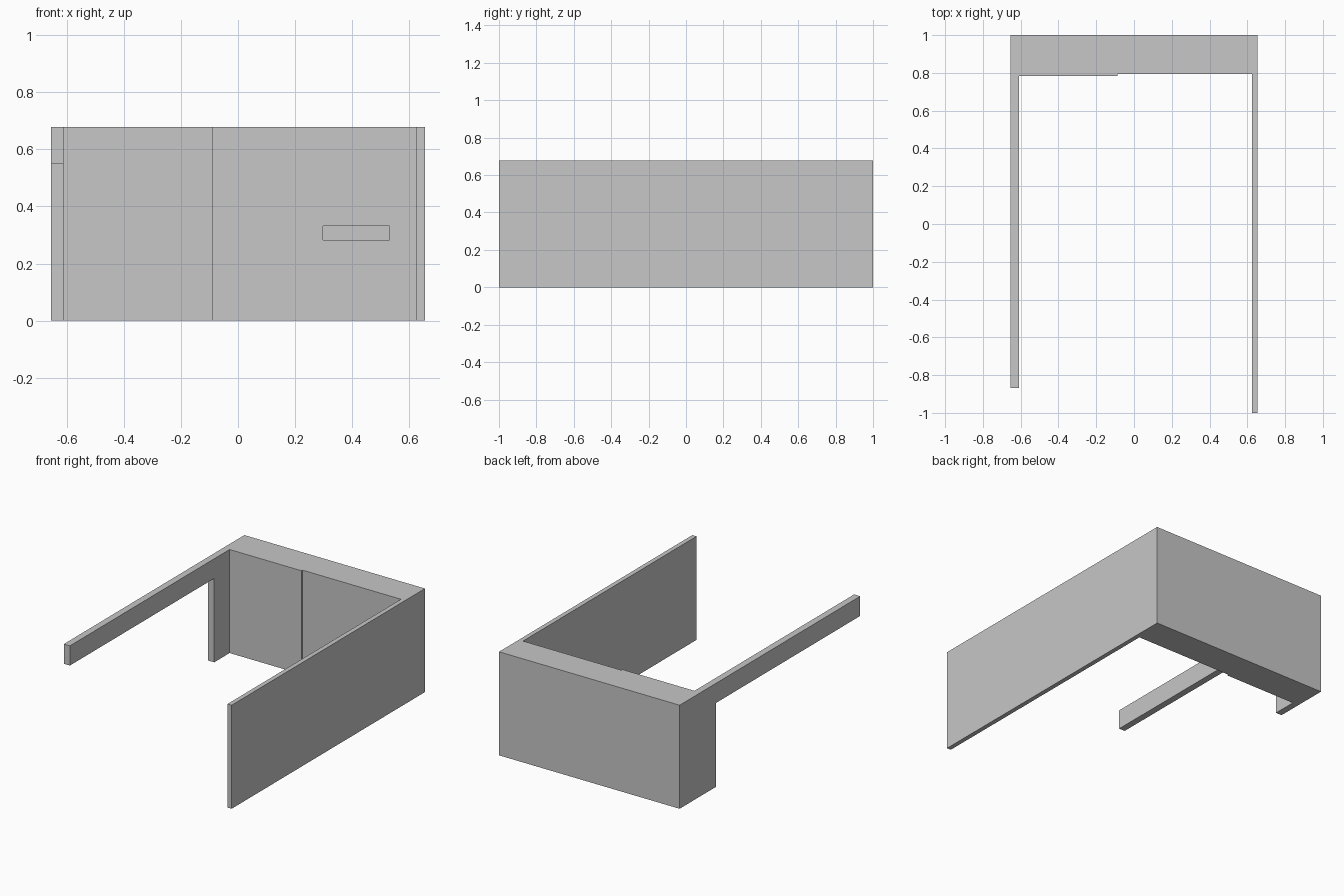
import bpy
import bmesh
from mathutils import Vector

if "Cube" in bpy.data.objects:
    bpy.data.objects.remove(bpy.data.objects["Cube"], do_unlink=True)

HALF_W, HEIGHT = 0.654, 0.678
LEFT_IN, RIGHT_IN = 0.624, -0.61      # inner faces of the side walls
STEP_X = -0.088                       # shallow step in the back wall

grey = bpy.data.materials.new("wall grey")
grey.use_nodes = True
color = (0.57, 0.57, 0.57, 1)
grey.diffuse_color = color
grey.node_tree.nodes["Principled BSDF"].inputs["Base Color"].default_value = color


def prism(name, outline, z0, z1):
    """Extrude a plan outline from z0 up to z1."""
    bm = bmesh.new()
    face = bm.faces.new([bm.verts.new((x, y, z0)) for x, y in outline])
    top = bmesh.ops.extrude_face_region(bm, geom=[face])["geom"]
    verts = [v for v in top if isinstance(v, bmesh.types.BMVert)]
    bmesh.ops.translate(bm, verts=verts, vec=Vector((0, 0, z1 - z0)))
    bmesh.ops.recalc_face_normals(bm, faces=bm.faces)
    mesh = bpy.data.meshes.new(name)
    bm.to_mesh(mesh)
    bm.free()
    mesh.materials.append(grey)
    obj = bpy.data.objects.new(name, mesh)
    bpy.context.collection.objects.link(obj)
    return obj


def cut_box(target, name, x, y, z):
    """Subtract a box from the target, then discard the cutter."""
    outline = [(x[0], y[0]), (x[1], y[0]), (x[1], y[1]), (x[0], y[1])]
    cutter = prism(name, outline, *z)
    cutter.hide_render = True
    mod = target.modifiers.new(name, "BOOLEAN")
    mod.operation, mod.solver, mod.object = "DIFFERENCE", "EXACT", cutter
    bpy.context.view_layer.objects.active = target
    bpy.ops.object.modifier_apply(modifier=name)
    bpy.data.objects.remove(cutter, do_unlink=True)


# U-shaped room walls: long left wall, thick stepped back wall, right wall
walls = prism("room_walls", [
    (-HALF_W, 1), (-HALF_W, -0.868), (RIGHT_IN, -0.868),
    (RIGHT_IN, 0.784), (STEP_X, 0.784), (STEP_X, 0.795),
    (LEFT_IN, 0.795), (LEFT_IN, -1), (HALF_W, -1), (HALF_W, 1),
], 0, HEIGHT)

# Wide opening that leaves only a beam along the right wall
cut_box(walls, "wall_opening", (-0.8, -0.5), (-1.2, 0.625), (-0.2, 0.549))

# Narrow niche in the back wall
cut_box(walls, "wall_niche", (0.298, 0.53), (0.7, 0.85), (0.282, 0.332))
